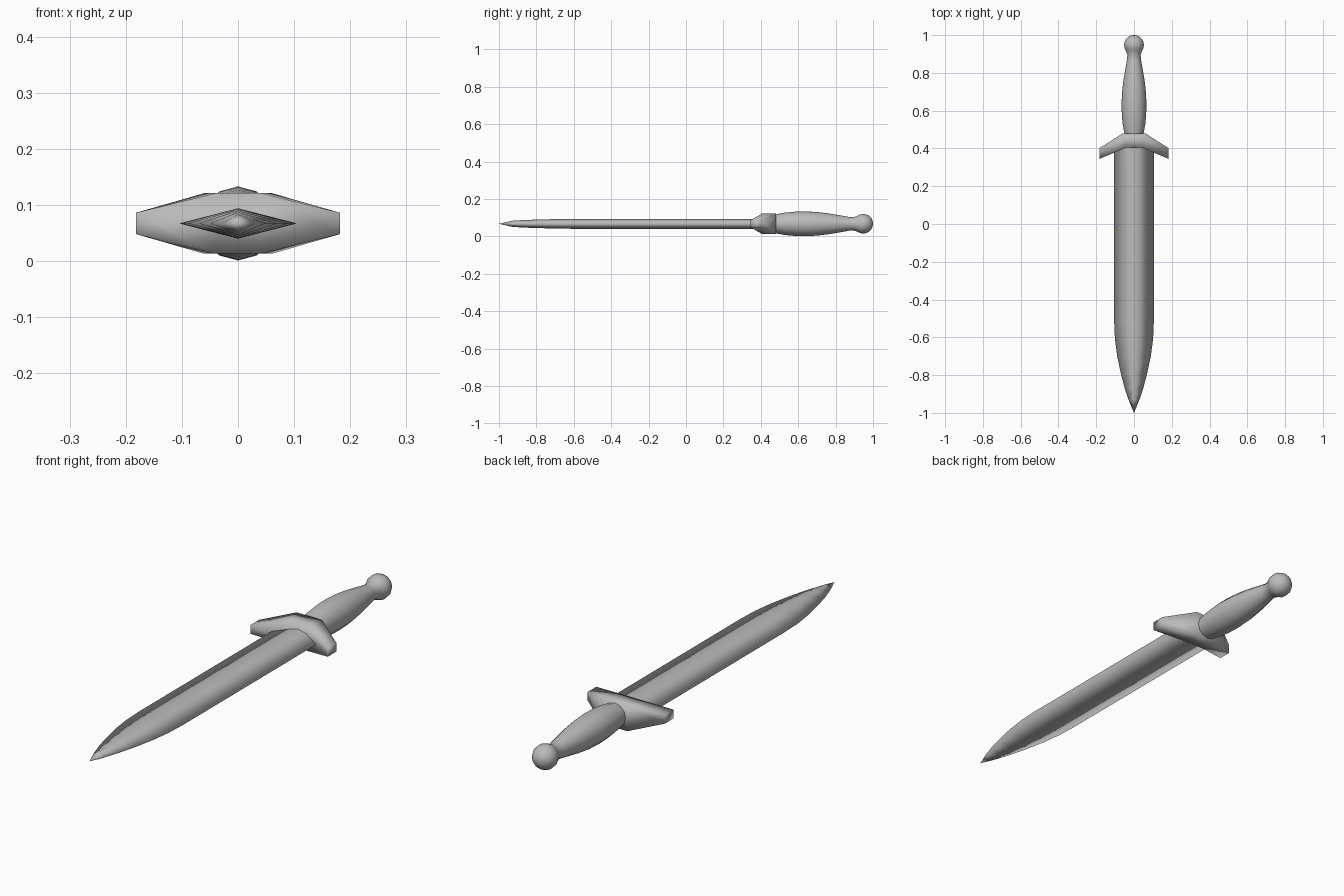
import bpy, bmesh
from math import sin, cos, pi

if "Cube" in bpy.data.objects:
    bpy.data.objects.remove(bpy.data.objects["Cube"])

ZC = 0.067  # height of the dagger's long axis

steel = bpy.data.materials.new("dark_grey")
steel.diffuse_color = (0.5, 0.5, 0.5, 1)
steel.use_nodes = True
steel.node_tree.nodes["Principled BSDF"].inputs["Base Color"].default_value = steel.diffuse_color


def loft(name, rings, caps=False):
    """Skin a list of closed rings and shade the whole part smooth."""
    bm = bmesh.new()
    loops = [[bm.verts.new(p) for p in ring] for ring in rings]
    n = len(loops[0])
    for a, b in zip(loops, loops[1:]):
        for i in range(n):
            j = (i + 1) % n
            bm.faces.new((a[i], a[j], b[j], b[i]))
    if caps:
        bm.faces.new(loops[0])
        bm.faces.new(loops[-1])
    bmesh.ops.remove_doubles(bm, verts=bm.verts, dist=1e-5)
    bmesh.ops.recalc_face_normals(bm, faces=bm.faces)
    for f in bm.faces:
        f.smooth = True
    mesh = bpy.data.meshes.new(name)
    bm.to_mesh(mesh)
    bm.free()
    mesh.materials.append(steel)
    ob = bpy.data.objects.new(name, mesh)
    bpy.context.collection.objects.link(ob)
    return ob


def oval(y, rx, rz, sides):
    """Ring around the long axis; four sides give a diamond."""
    return [(rx * cos(2 * pi * i / sides), y, ZC + rz * sin(2 * pi * i / sides))
            for i in range(sides)]


# Blade: diamond section, (y, half width, half thickness), base hidden in the guard
blade = [(0.44, 0.105, 0.027), (-0.52, 0.105, 0.027), (-0.61, 0.101, 0.0265),
         (-0.70, 0.089, 0.025), (-0.79, 0.070, 0.023), (-0.87, 0.049, 0.020),
         (-0.93, 0.029, 0.016), (-1.0, 0, 0)]
loft("blade", [oval(*s, 4) for s in blade])

# Crossguard: swept-forward arms, (front x, back x, front y, back y, half height)
half = [(0.04, 0.06, 0.405, 0.48, 0.054), (0.182, 0.182, 0.345, 0.402, 0.019)]
sections = [(-xf, -xb, *r) for xf, xb, *r in reversed(half)] + half
loft("crossguard", [[(xf, f, ZC - h), (xb, b, ZC - h), (xb, b, ZC + h), (xf, f, ZC + h)]
                    for xf, xb, f, b, h in sections], caps=True)

# Grip and ball pommel: one turned profile, (y, radius)
grip = [(0.44, 0.046), (0.48, 0.051), (0.53, 0.060), (0.58, 0.0645), (0.64, 0.066),
        (0.70, 0.063), (0.76, 0.056), (0.82, 0.046), (0.87, 0.037), (0.895, 0.035)]
R = 0.0525
grip += [(1 - R - R * cos(pi * k / 10), R * sin(pi * k / 10)) for k in range(3, 10)]
grip.append((1, 0))
loft("grip_and_pommel", [oval(y, r, r, 12) for y, r in grip])
